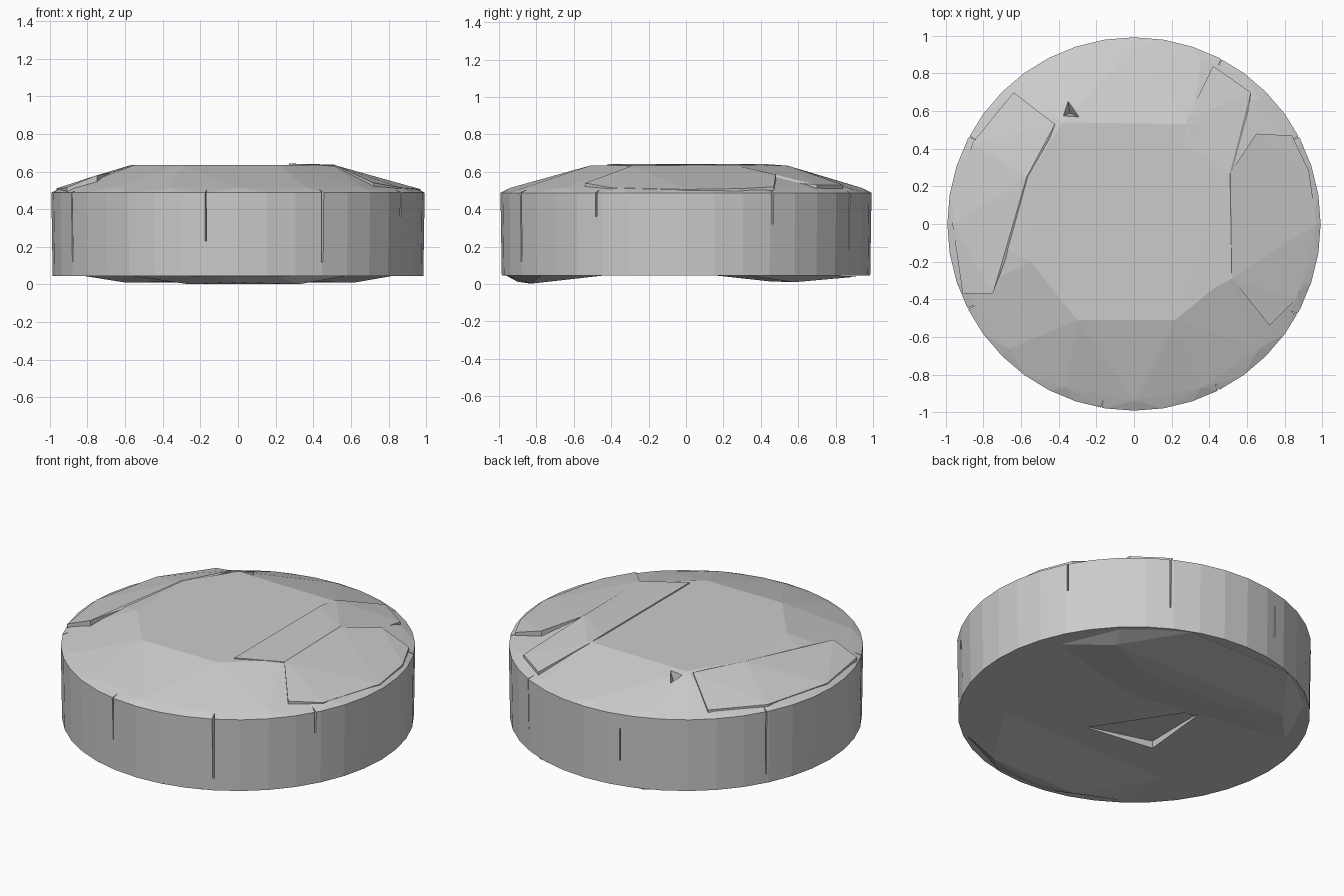
import bpy, bmesh, random
from math import sin, cos, pi, radians
from mathutils import Matrix

random.seed(4)


def hull(name, pts):
    """Flat-faced chunk wrapped around a few points."""
    bm = bmesh.new()
    for p in pts:
        bm.verts.new(p)
    res = bmesh.ops.convex_hull(bm, input=bm.verts)
    junk = {g for g in res["geom_interior"] + res["geom_unused"]
            if isinstance(g, bmesh.types.BMVert)}
    bmesh.ops.delete(bm, geom=[v for v in junk if v.is_valid], context='VERTS')
    bmesh.ops.dissolve_limit(bm, angle_limit=radians(1), verts=bm.verts, edges=bm.edges)
    bmesh.ops.recalc_face_normals(bm, faces=bm.faces)
    me = bpy.data.meshes.new(name)
    bm.to_mesh(me)
    bm.free()
    ob = bpy.data.objects.new(name, me)
    bpy.context.collection.objects.link(ob)
    return ob


def ring(r, z, n, jitter=0.0):
    return [(r * cos(2 * pi * i / n), r * sin(2 * pi * i / n),
             z + random.uniform(-jitter, jitter)) for i in range(n)]


def slab(name, top, base=0.44):
    return hull(name, top + [(x, y, base) for x, y, z in top])


def cut(target, cutter):
    cutter.hide_render = True
    cutter.hide_set(True)
    m = target.modifiers.new(cutter.name, 'BOOLEAN')
    m.operation = 'DIFFERENCE'
    m.solver = 'EXACT'
    m.object = cutter


# Main stone disc: round wall, chamfered rim, faceted slope to the plateau
plateau = [(-0.38, 0.54), (0.3, 0.53), (0.5, 0.27), (0.5, -0.28), (0.22, -0.51),
           (-0.3, -0.51), (-0.55, -0.2), (-0.56, 0.25)]
body = hull("stone_disc",
            ring(0.985, 0.045, 40) + ring(0.992, 0.488, 40)
            + ring(0.94, 0.514, 16) + [(x, y, 0.634) for x, y in plateau])

# Raised slabs on the top
slab("centre_slab", [(0.27, -0.42, 0.642), (0.27, 0.42, 0.642), (0.28, 0.55, 0.632),
                     (0.42, 0.84, 0.53), (0.62, 0.7, 0.53), (0.51, 0.27, 0.637),
                     (0.52, -0.29, 0.633)])
slab("right_slab", [(0.52, -0.29, 0.632), (0.51, 0.27, 0.634), (0.65, 0.48, 0.585),
                    (0.84, 0.47, 0.52), (0.93, 0.28, 0.51), (0.97, 0.0, 0.506),
                    (0.86, -0.4, 0.515), (0.72, -0.54, 0.54)])
slab("left_slab", [(-0.57, 0.25, 0.634), (-0.75, -0.37, 0.58), (-0.91, -0.37, 0.515),
                   (-0.965, 0.0, 0.51), (-0.86, 0.43, 0.515), (-0.64, 0.7, 0.525),
                   (-0.42, 0.53, 0.634)])

# Shallow facets on the underside
hull("front_underside", [(-0.27, -0.83, 0.002), (0.33, -0.83, 0.002), (0, -0.9, 0.012),
                         (-0.6, -0.4, 0.05), (0.6, -0.4, 0.05), (-0.6, -0.77, 0.05),
                         (0.6, -0.77, 0.05), (-0.17, -0.97, 0.05), (0.17, -0.97, 0.05)])
hull("back_underside", [(-0.6, 0.58, 0.01), (0.62, 0.58, 0.01), (-0.3, 0.45, 0.014),
                        (0.35, 0.45, 0.014), (-0.85, 0.3, 0.05), (0.85, 0.3, 0.05),
                        (0.2, 0.12, 0.05), (-0.2, 0.3, 0.05), (-0.68, 0.7, 0.05),
                        (0.68, 0.7, 0.05), (-0.35, 0.92, 0.04), (0.35, 0.92, 0.04)])

# Triangular gap in the underside, deepest at one corner
tri = [(0.11, -0.28), (-0.27, 0.30), (-0.32, -0.22)]
cut(body, hull("gap_cutter", [(x, y, -0.1) for x, y in tri]
               + [(x, y, z) for (x, y), z in zip(tri, (0.05, 0.05, 0.09))]))

# Notch at the back left corner of the plateau
cut(body, hull("notch_cutter", [(-0.41, 0.56, 0.7), (-0.25, 0.55, 0.7), (-0.37, 0.77, 0.7),
                                (-0.34, 0.59, 0.54)]))

# Thin vertical cracks in the wall: angle, low z, high z, width
for i, (a, lo, hi, w) in enumerate([(-100, 0.23, 0.53, 0.008), (-63, 0.12, 0.53, 0.016),
                                    (-29, 0.36, 0.53, 0.012), (28, 0.32, 0.53, 0.012),
                                    (152, 0.1, 0.53, 0.008), (103, 0.2, 0.4, 0.008),
                                    (207, 0.12, 0.53, 0.012), (62, 0.18, 0.53, 0.008)]):
    c = hull("crack_cutter_%d" % i, [(x, y, z) for z in (lo, hi)
                                     for x, y in ((0.95, 0), (1.05, w), (1.05, -w))])
    c.data.transform(Matrix.Rotation(radians(a), 4, 'Z'))
    cut(body, c)
